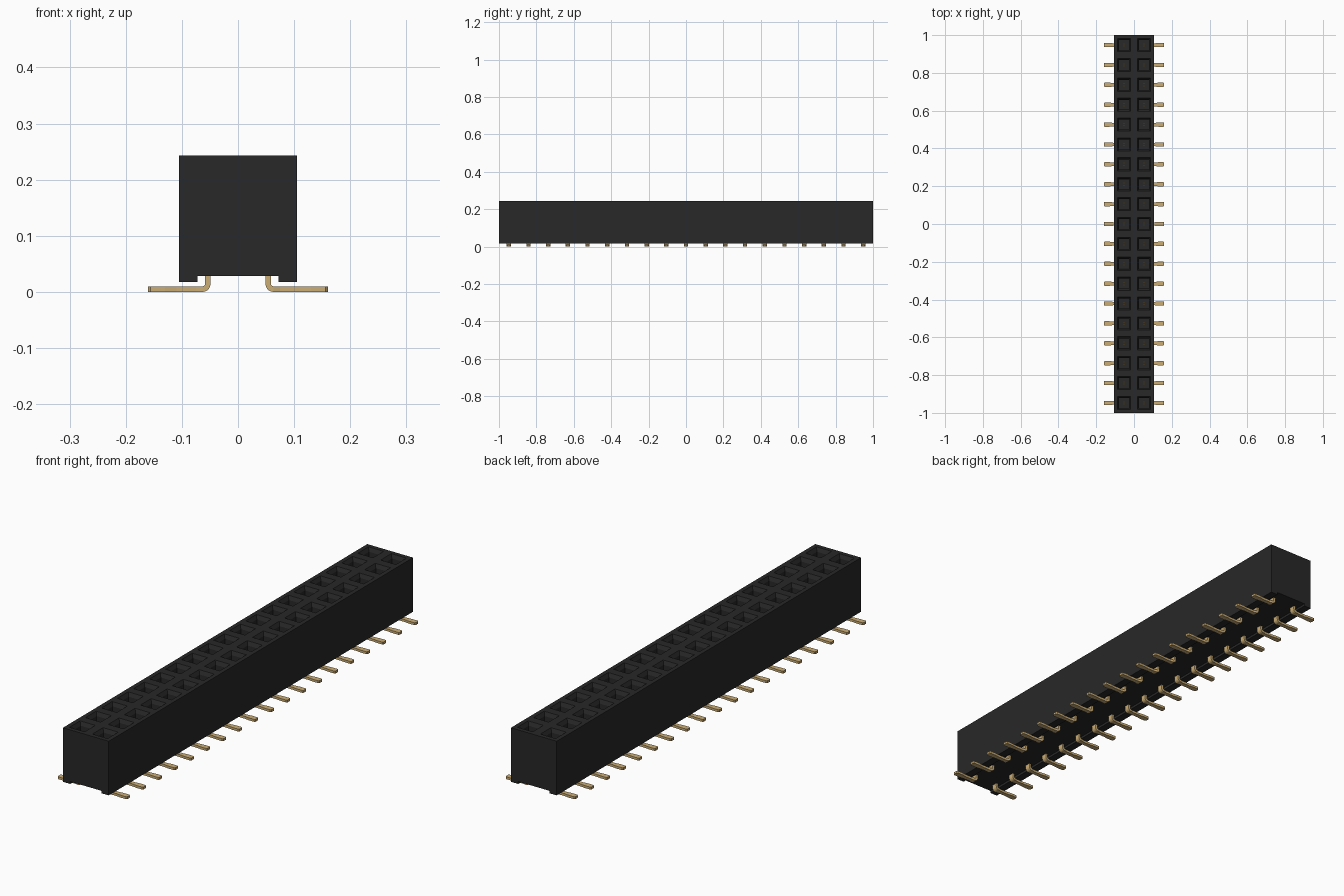
import bpy, bmesh, math
from mathutils import Matrix, Vector

cube = bpy.data.objects.get("Cube")
if cube:
    bpy.data.objects.remove(cube, do_unlink=True)

ROWS = 19
PITCH = 2 / ROWS
TOP, RECESS, RAIL = 0.243, 0.028, 0.018


def material(name, rgb):
    mat = bpy.data.materials.new(name)
    mat.use_nodes = True
    mat.diffuse_color = (*rgb, 1)
    mat.node_tree.nodes["Principled BSDF"].inputs["Base Color"].default_value = (*rgb, 1)
    return mat


black = material("black plastic", (0.021, 0.021, 0.021))
gold = material("gold", (0.6, 0.42, 0.18))


def finish(bm, name, mat):
    bmesh.ops.recalc_face_normals(bm, faces=bm.faces)
    mesh = bpy.data.meshes.new(name)
    bm.to_mesh(mesh)
    bm.free()
    mesh.materials.append(mat)
    obj = bpy.data.objects.new(name, mesh)
    bpy.context.collection.objects.link(obj)


def add_box(bm, centre, size):
    matrix = Matrix.Translation(centre) @ Matrix.Diagonal((*size, 1))
    bmesh.ops.create_cube(bm, size=1, matrix=matrix)


# Housing: a grid of cells on top, with walls and underside drawn down from its rim
bm = bmesh.new()
bmesh.ops.create_grid(bm, x_segments=2, y_segments=ROWS, size=1,
                      matrix=Matrix.Translation((0, 0, TOP)) @ Matrix.Diagonal((PITCH, 1, 1, 1)))
cells = list(bm.faces)
rim = [e for e in bm.edges if e.is_boundary]
walls = bmesh.ops.extrude_edge_only(bm, edges=rim)["geom"]
for v in walls:
    if isinstance(v, bmesh.types.BMVert):
        v.co.z = RECESS
bm.faces.new(sorted((v for v in bm.verts if v.co.z < TOP - 0.1),
                    key=lambda v: math.atan2(v.co.y, v.co.x)))
bm.normal_update()

# Each cell gets a sloped lead-in and a deep square hole
for thickness, depth in ((0.025, 0), (0.012, -0.015), (0.0005, -0.13)):
    bmesh.ops.inset_individual(bm, faces=cells, thickness=thickness, depth=depth)
    bm.normal_update()
finish(bm, "housing", black)

# Standoff rails along both long edges
bm = bmesh.new()
for side in (-1, 1):
    add_box(bm, (side * (PITCH + 0.072) / 2, 0, (RECESS + RAIL) / 2),
            (PITCH - 0.072, 2, RECESS - RAIL))
finish(bm, "standoff_rails", black)

# Leg sections: outer point, inner point and half width, from the housing to the tip
sections = [((0.049, 0.04), (0.059, 0.04), 0.0115)]
for step in range(6):
    a = math.radians(180 + 18 * step)
    outer, inner = ((0.063 + r * math.cos(a), 0.014 + r * math.sin(a)) for r in (0.014, 0.004))
    sections.append((outer, inner, 0.0115))
for x, half in ((0.075, 0.009), (0.11, 0.009), (0.13, 0.0115), (0.156, 0.0115), (0.16, 0.0075)):
    sections.append(((x, 0), (x, 0.01), half))


def add_leg(bm, side, y):
    rings = []
    for (ox, oz), (ix, iz), half in sections:
        corners = ((ox, -half, oz), (ox, half, oz), (ix, half, iz), (ix, -half, iz))
        rings.append([bm.verts.new((side * cx, y + cy, cz)) for cx, cy, cz in corners])
    for a, b in zip(rings, rings[1:]):
        for i in range(4):
            j = (i + 1) % 4
            bm.faces.new((a[i], a[j], b[j], b[i]))
    bm.faces.new(rings[0])
    bm.faces.new(rings[-1])


legs, contacts = bmesh.new(), bmesh.new()
for row in range(ROWS):
    y = -1 + PITCH * (row + 0.5)
    for side in (-1, 1):
        add_leg(legs, side, y)
        # Two contact prongs at the bottom of each hole
        for offset in (-0.006, 0.006):
            add_box(contacts, Vector((side * PITCH / 2, y + offset, 0.115)), (0.011, 0.005, 0.04))
finish(legs, "legs", gold)
finish(contacts, "contacts", gold)
